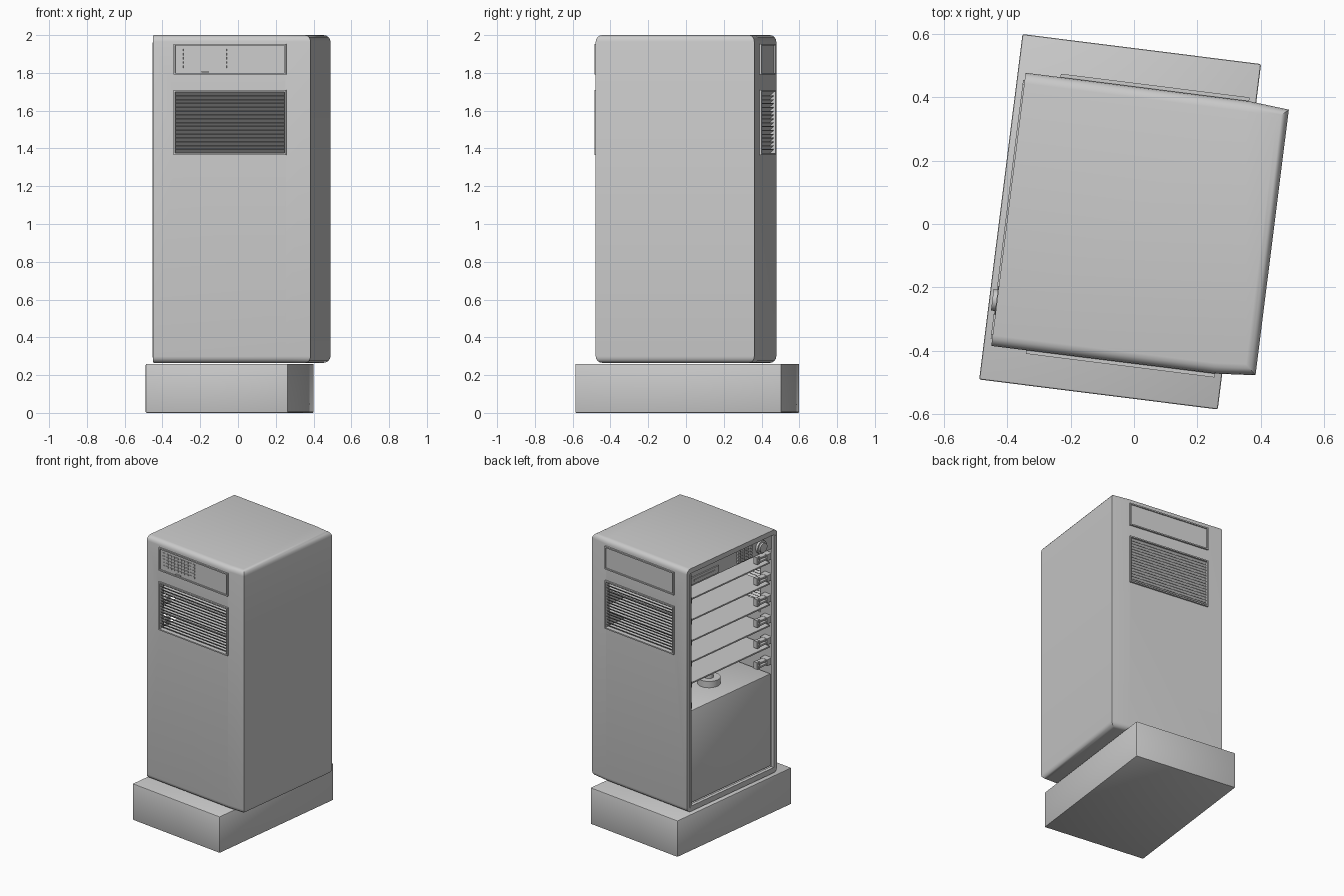
import bpy, bmesh, math
from mathutils import Matrix, Vector

if "Cube" in bpy.data.objects:
    bpy.data.objects.remove(bpy.data.objects["Cube"])

# The whole cabinet is turned about 7 degrees on plan; parts are built in its own axes
M = Matrix.Translation((0.02, -0.006, 0)) @ Matrix.Rotation(math.radians(-7.15), 4, 'Z')


def finish(name, bm, angle=30):
    bmesh.ops.recalc_face_normals(bm, faces=bm.faces[:])
    bm.transform(M)
    me = bpy.data.meshes.new(name)
    bm.to_mesh(me)
    bm.free()
    ob = bpy.data.objects.new(name, me)
    bpy.context.collection.objects.link(ob)
    smooth(ob, angle)
    return ob


def smooth(ob, angle=30):
    bpy.ops.object.select_all(action='DESELECT')
    ob.select_set(True)
    bpy.context.view_layer.objects.active = ob
    bpy.ops.object.shade_smooth_by_angle(angle=math.radians(angle))


def add_box(bm, x0, x1, y0, y1, z0, z1, tilt=0):
    c = Vector(((x0 + x1) / 2, (y0 + y1) / 2, (z0 + z1) / 2))
    m = (Matrix.Translation(c) @ Matrix.Rotation(tilt, 4, 'X')
         @ Matrix.Diagonal((abs(x1 - x0), abs(y1 - y0), abs(z1 - z0), 1)))
    bmesh.ops.create_cube(bm, size=1, matrix=m)


def add_cyl(bm, c, r, h, axis='Z', n=24):
    rot = Matrix.Rotation(math.pi / 2, 4, 'Y') if axis == 'X' else Matrix()
    bmesh.ops.create_cone(bm, cap_ends=True, segments=n, radius1=r, radius2=r, depth=h,
                          matrix=Matrix.Translation(c) @ rot)


def boxes(name, dims, bevel=0):
    bm = bmesh.new()
    for d in dims:
        add_box(bm, *d)
    if bevel:
        bmesh.ops.bevel(bm, geom=bm.edges[:], offset=bevel, segments=2, profile=0.5,
                        affect='EDGES')
    return finish(name, bm)


def cut(ob, dims):
    # subtract a box, then drop the cutter
    c = boxes('cutter', [dims])
    c.hide_render = True
    mod = ob.modifiers.new('cut', 'BOOLEAN')
    mod.object, mod.operation, mod.solver = c, 'DIFFERENCE', 'EXACT'
    bpy.context.view_layer.objects.active = ob
    bpy.ops.object.modifier_apply(modifier=mod.name)
    bpy.data.objects.remove(c)


X0, X1 = -0.30, 0.283          # vent width
GZ0, GZ1 = 1.375, 1.70         # grille height
DZ0, DZ1 = 1.80, 1.945         # upper panel height

# Plinth
boxes('plinth', [(-0.445, 0.315, -0.545, 0.555, 0, 0.26)], 0.006)

# Cabinet shell: plan outline extruded, rounded along top and bottom
plan = [(-0.42, -0.435), (0.29, -0.434), (0.42, -0.423),
        (0.42, 0.423), (0.29, 0.434), (-0.42, 0.435)]
bm = bmesh.new()
f = bm.faces.new([bm.verts.new((x, y, 0.265)) for x, y in plan])
r = bmesh.ops.extrude_face_region(bm, geom=[f])
bmesh.ops.translate(bm, vec=(0, 0, 1.735),
                    verts=[v for v in r['geom'] if isinstance(v, bmesh.types.BMVert)])
bmesh.ops.recalc_face_normals(bm, faces=bm.faces[:])
rim = [e for e in bm.edges
       if abs(e.verts[0].co.z - e.verts[1].co.z) < 1e-4
       and not all(v.co.x < -0.41 for v in e.verts)]
bmesh.ops.bevel(bm, geom=rim, offset=0.034, segments=4, profile=0.5, affect='EDGES')
shell = finish('cabinet_shell', bm)

# Open left side and the two grille openings
cut(shell, (-0.6, 0.39, -0.405, 0.405, 0.30, 1.965))
for s in (-1, 1):
    cut(shell, (X0, X1, s * 0.38, s * 0.50, GZ0, GZ1))
smooth(shell)


def frame(name, s, z0, z1, t=0.009):
    a, b = s * 0.428, s * 0.446
    boxes(name, [(X0 - t, X1 + t, a, b, z1, z1 + t), (X0 - t, X1 + t, a, b, z0 - t, z0),
                 (X0 - t, X0, a, b, z0, z1), (X1, X1 + t, a, b, z0, z1)])


# Vents and upper panels on front and back
for s, side in ((-1, 'front'), (1, 'back')):
    frame(side + '_grille_frame', s, GZ0, GZ1)
    frame(side + '_panel_frame', s, DZ0, DZ1)
    boxes(side + '_panel', [(X0, X1, s * 0.43, s * 0.438, DZ0, DZ1)])
    n = 16
    step = (GZ1 - GZ0) / n
    bm = bmesh.new()
    for i in range(n):
        z = GZ0 + step * (i + 0.5)
        add_box(bm, X0, X1, s * 0.424 - 0.0145, s * 0.424 + 0.0145,
                z - 0.0018, z + 0.0018, s * math.radians(42))
    finish(side + '_grille_slats', bm)

# Small key grid on the front panel
keys = []
for i in range(10):
    for j in range(5):
        x, z = X0 + 0.025 + i * 0.029, DZ0 + 0.027 + j * 0.022
        keys.append((x, x + 0.018, -0.442, -0.436, z, z + 0.012))
boxes('front_key_grid', keys)
boxes('front_panel_tab', [(-0.16, -0.12, -0.446, -0.434, DZ0 + 0.002, DZ0 + 0.010)])

# Lower housing inside the open side, with a low round cap
boxes('lower_housing', [(-0.40, 0.388, -0.395, 0.395, 0.31, 0.97)], 0.006)
bm = bmesh.new()
add_cyl(bm, (-0.20, -0.02, 0.99), 0.075, 0.05)
add_cyl(bm, (-0.20, -0.02, 1.03), 0.03, 0.05)
finish('housing_cap', bm)

# Thin lip around the opening
boxes('opening_lip', [(-0.425, -0.40, s * 0.397, s * 0.412, 0.30, 1.96) for s in (-1, 1)]
      + [(-0.425, -0.40, -0.405, 0.405, 0.292, 0.306)])

# Shelves with their clips
clips, rails = [], []
levels = [1.76 - 0.15 * i for i in range(5)]
boxes('shelves', [(-0.40, 0.37, -0.385, 0.395, z, z + 0.010) for z in levels])
for z in levels + [1.01]:
    zc = z + 0.045
    clips.append((-0.40, -0.34, -0.405, -0.36, zc - 0.02, zc + 0.025))
    for dz in (-0.014, 0.012):
        clips.append((-0.395, -0.355, -0.37, -0.29, zc + dz, zc + dz + 0.012))
    clips.append((-0.39, -0.36, -0.30, -0.275, zc - 0.02, zc + 0.03))
    rails.append((-0.41, -0.37, 0.375, 0.405, z - 0.02, z + 0.02))
boxes('shelf_clips', clips)
boxes('shelf_brackets', rails)

# Control strip above the shelves
boxes('control_strip', [(-0.405, -0.33, -0.405, 0.405, 1.862, 1.968)])
boxes('control_plate', [(-0.413, -0.40, 0.12, 0.385, 1.875, 1.925),
                        (-0.418, -0.41, 0.16, 0.36, 1.892, 1.906)])
boxes('keypad', [(-0.42, -0.40, -0.06 - 0.037 * i, -0.086 - 0.037 * i,
                  1.876 + 0.022 * j, 1.892 + 0.022 * j) for i in range(4) for j in range(4)])

# Round dial with a raised ring
bm = bmesh.new()
add_cyl(bm, (-0.41, -0.29, 1.915), 0.046, 0.024, 'X', 32)
add_cyl(bm, (-0.42, -0.29, 1.915), 0.034, 0.03, 'X', 32)
finish('dial', bm)
